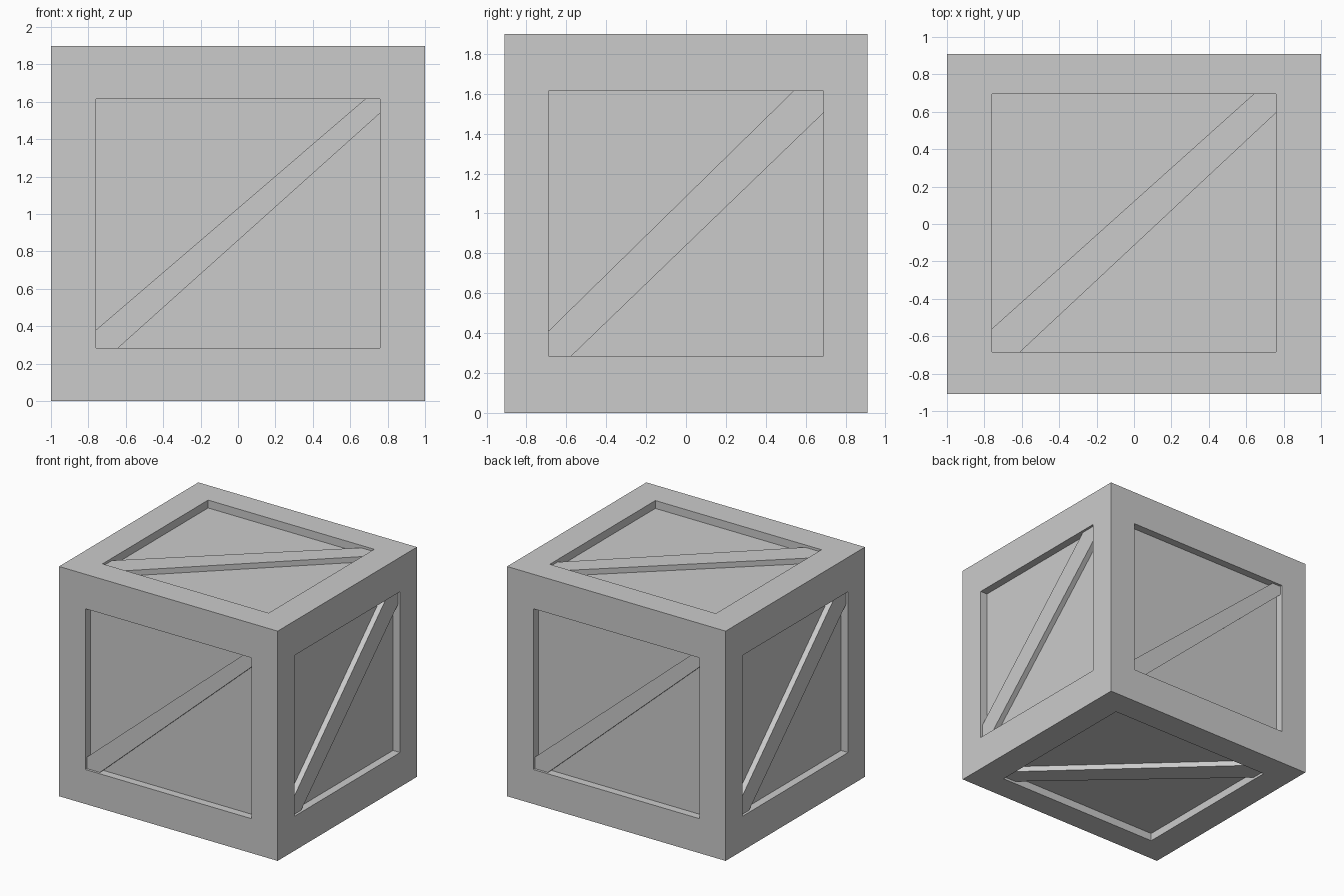
import bpy
import bmesh

if "Cube" in bpy.data.objects:
    bpy.data.objects.remove(bpy.data.objects["Cube"])

X, Y, H = 1.0, 0.91, 1.90        # half width, half depth, height
PANEL, BRACE = 0.065, 0.02       # recess depth of panels and diagonal braces

# Each side pair: outer rectangle, opening rectangle (u0, v0, u1, v1),
# and brace ends: left edge v, bottom edge u, right edge v, top edge u
FRONT = ((-X, 0, X, H), (-0.76, 0.285, 0.76, 1.615), (0.38, -0.64, 1.54, 0.68))
SIDE = ((-Y, 0, Y, H), (-0.69, 0.285, 0.69, 1.615), (0.41, -0.575, 1.505, 0.54))
TOP = ((-X, -Y, X, Y), (-0.76, -0.685, 0.76, 0.695), (-0.56, -0.61, 0.595, 0.64))

# Map side coordinates (u across, v up, d inward) to the crate
SIDES = {
    "front": (FRONT, lambda u, v, d: (u, -Y + d, v)),
    "back": (FRONT, lambda u, v, d: (-u, Y - d, v)),
    "right": (SIDE, lambda u, v, d: (X - d, u, v)),
    "left": (SIDE, lambda u, v, d: (-X + d, -u, v)),
    "top": (TOP, lambda u, v, d: (u, v, H - d)),
    "bottom": (TOP, lambda u, v, d: (u, -v, d)),
}


def corners(r):
    u0, v0, u1, v1 = r
    return [(u0, v0), (u1, v0), (u1, v1), (u0, v1)]


def loop(bm, points, place, d):
    return [bm.verts.new(place(u, v, d)) for u, v in points]


def bridge(bm, a, b):
    n = len(a)
    for i in range(n):
        j = (i + 1) % n
        bm.faces.new((a[i], a[j], b[j], b[i]))


def finish(bm, name):
    bmesh.ops.remove_doubles(bm, verts=bm.verts, dist=1e-4)
    mesh = bpy.data.meshes.new(name)
    bm.to_mesh(mesh)
    bm.free()
    obj = bpy.data.objects.new(name, mesh)
    bpy.context.collection.objects.link(obj)


# Crate body: frame border, recess walls and sunken panel on all six sides
body = bmesh.new()
for (outer, opening, _), place in SIDES.values():
    rim = loop(body, corners(outer), place, 0)
    edge = loop(body, corners(opening), place, 0)
    floor = loop(body, corners(opening), place, PANEL)
    bridge(body, rim, edge)
    bridge(body, edge, floor)
    body.faces.new(floor)
finish(body, "crate_body")

# Diagonal braces, trimmed to the corners of each opening
for side, ((_, opening, ends), place) in SIDES.items():
    u0, v0, u1, v1 = opening
    lv, bu, rv, tu = ends
    outline = [(u0, lv), (u0, v0), (bu, v0), (u1, rv), (u1, v1), (tu, v1)]
    bm = bmesh.new()
    face = loop(bm, outline, place, BRACE)
    base = loop(bm, outline, place, PANEL)
    bm.faces.new(face)
    bridge(bm, base, face)
    bm.faces.new(base[::-1])
    finish(bm, side + "_brace")
